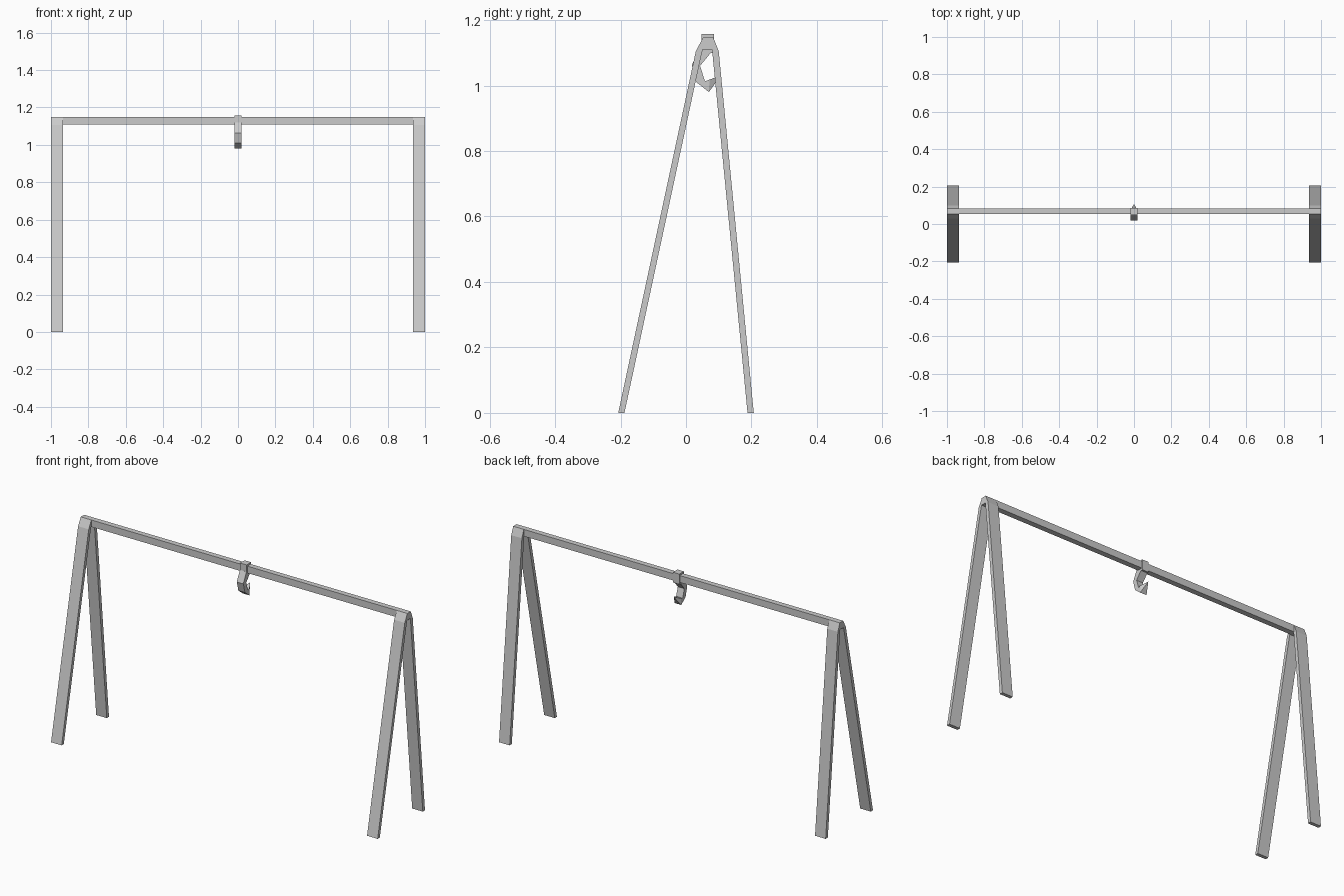
import bpy
import bmesh

cube = bpy.data.objects.get("Cube")
if cube:
    bpy.data.objects.remove(cube, do_unlink=True)

grey = bpy.data.materials.new("plain grey")
grey.use_nodes = True
colour = (0.6, 0.6, 0.6, 1)
grey.diffuse_color = colour
grey.node_tree.nodes["Principled BSDF"].inputs["Base Color"].default_value = colour


def finish(name, bm):
    bmesh.ops.recalc_face_normals(bm, faces=bm.faces)
    mesh = bpy.data.meshes.new(name)
    bm.to_mesh(mesh)
    bm.free()
    mesh.materials.append(grey)
    obj = bpy.data.objects.new(name, mesh)
    bpy.context.collection.objects.link(obj)
    return obj


def sweep_strip(name, x0, x1, outer, inner, spike=False):
    """Solid strip between two matching (y, z) lines, from x0 to x1."""
    bm = bmesh.new()
    rings = []
    for i, (o, n) in enumerate(zip(outer, inner)):
        rings.append([bm.verts.new((x, *p)) for x, p in
                      ((x0, o), (x1, o), (x1, n), (x0, n))])
    for a, b in zip(rings, rings[1:]):
        for k in range(4):
            j = (k + 1) % 4
            bm.faces.new((a[k], a[j], b[j], b[k]))
    bm.faces.new(rings[0])
    bm.faces.new(rings[-1])
    if spike:  # gather the last ring into one point
        bmesh.ops.pointmerge(bm, verts=rings[-1],
                             merge_co=((x0 + x1) / 2, *outer[-1]))
    return finish(name, bm)


def box(name, x, y0, y1, z0, z1):
    return sweep_strip(name, -x, x, [(y0, z0), (y0, z1)], [(y1, z0), (y1, z1)])


# Folded end frames, each one bent strip
leg_outer = [(-.207, 0), (.03, 1.105), (.053, 1.148), (.083, 1.148), (.1, 1.105), (.207, 0)]
leg_inner = [(-.188, 0), (.045, 1.085), (.051, 1.11), (.08, 1.11), (.082, 1.085), (.188, 0)]
for side, x0, x1 in (("right", -1, -.935), ("left", .935, 1)):
    sweep_strip(side + "_end_frame", x0, x1, leg_outer, leg_inner)

# Crossbar between the frames
box("crossbar", .935, .053, .083, 1.11, 1.148)

# Hook hanging from a clip around the bar
box("hook_clip", .02, .047, .086, 1.1, 1.157)
hook_outer = [(.045, 1.12), (.018, 1.063), (.032, 1.01), (.07, .98), (.107, 1.032)]
hook_inner = [(.08, 1.105), (.043, 1.06), (.058, 1.013), (.072, 1.018), (.107, 1.032)]
sweep_strip("hook", -.02, .02, hook_outer, hook_inner, spike=True)
